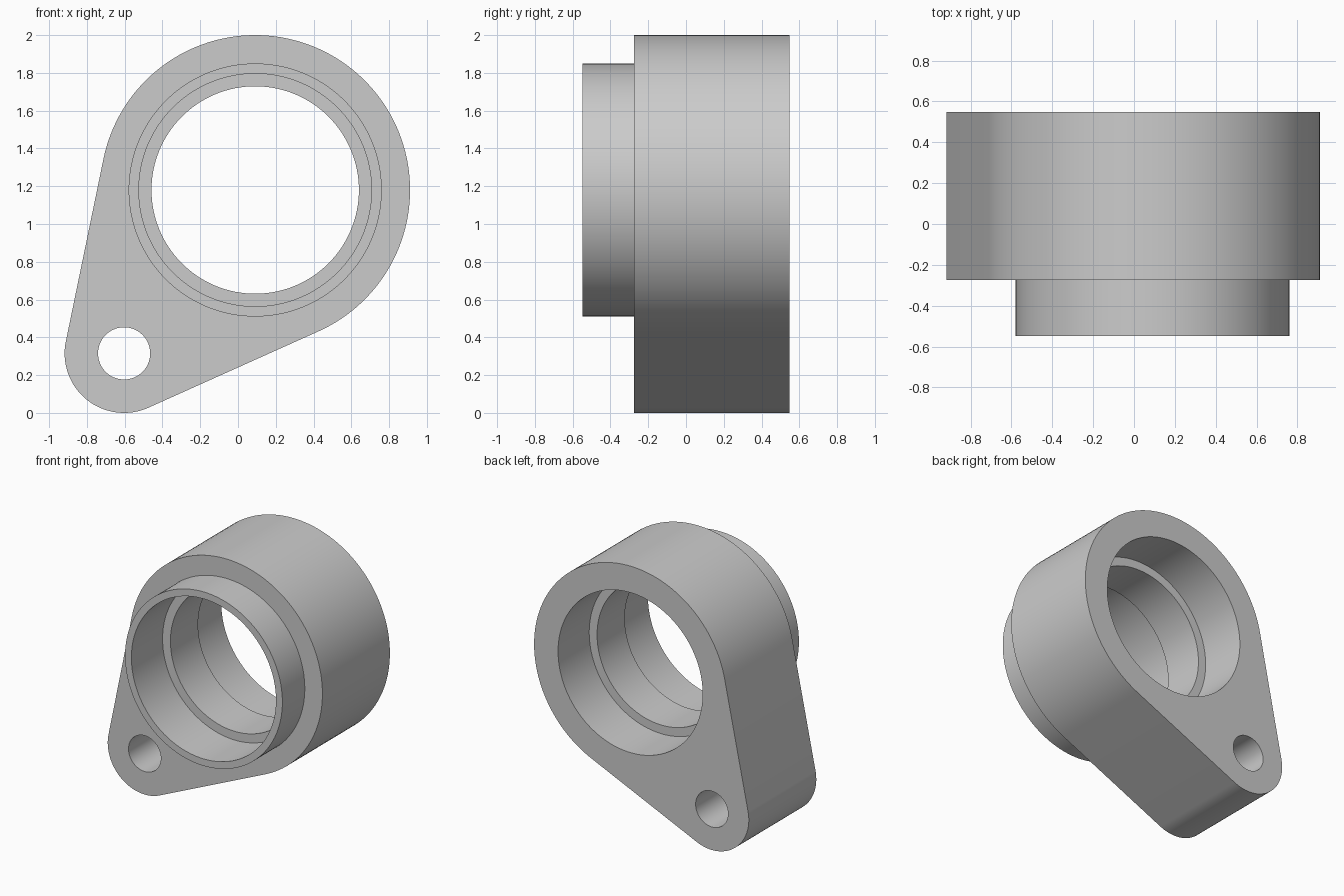
import bpy
import bmesh
import math

cube = bpy.data.objects.get("Cube")
if cube:
    bpy.data.objects.remove(cube, do_unlink=True)

# Main dimensions (x, z centres; depth runs along y)
BORE, BOLT = (0.091, 1.18), (-0.603, 0.315)
FLANGE_R, LUG_R = 0.82, 0.315
COLLAR_R, RECESS_R, LIP_R, BOLT_R = 0.67, 0.616, 0.549, 0.138
FRONT, SHOULDER, BACK, LIP = -0.547, -0.274, 0.547, 0.168

grey = bpy.data.materials.new("light grey")
grey.use_nodes = True
colour = (0.6, 0.6, 0.6, 1)
grey.diffuse_color = colour
grey.node_tree.nodes["Principled BSDF"].inputs["Base Color"].default_value = colour


def arc(centre, radius, start, end, steps):
    angles = [start + (end - start) * i / steps for i in range(steps + 1)]
    return [(centre[0] + radius * math.cos(a), centre[1] + radius * math.sin(a))
            for a in angles]


def prism(name, outline, y0, y1):
    """Extrude an x-z outline from y0 to y1."""
    bm = bmesh.new()
    face = bm.faces.new([bm.verts.new((x, y0, z)) for x, z in outline])
    new = bmesh.ops.extrude_face_region(bm, geom=[face])["geom"]
    moved = [v for v in new if isinstance(v, bmesh.types.BMVert)]
    bmesh.ops.translate(bm, verts=moved, vec=(0, y1 - y0, 0))
    bmesh.ops.recalc_face_normals(bm, faces=bm.faces)
    mesh = bpy.data.meshes.new(name)
    bm.to_mesh(mesh)
    bm.free()
    mesh.materials.append(grey)
    obj = bpy.data.objects.new(name, mesh)
    bpy.context.collection.objects.link(obj)
    return obj


def cylinder(name, centre, radius, y0, y1, sides=128):
    return prism(name, arc(centre, radius, 0, math.tau, sides)[:-1], y0, y1)


def combine(target, tool, operation):
    """Apply a boolean and discard the tool."""
    tool.hide_render = True
    mod = target.modifiers.new(operation.title(), "BOOLEAN")
    mod.operation, mod.object, mod.solver = operation, tool, "EXACT"
    bpy.ops.object.modifier_apply(modifier=mod.name)
    bpy.data.objects.remove(tool, do_unlink=True)


# Teardrop flange: two arcs joined by their common tangents
dx, dz = BOLT[0] - BORE[0], BOLT[1] - BORE[1]
axis = math.atan2(dz, dx)
spread = math.acos((FLANGE_R - LUG_R) / math.hypot(dx, dz))
outline = arc(BOLT, LUG_R, axis - spread, axis + spread, 48)
outline += arc(BORE, FLANGE_R, axis + spread, axis + math.tau - spread, 96)
body = prism("bearing_housing", outline, SHOULDER, BACK)
bpy.ops.object.select_all(action="DESELECT")
bpy.context.view_layer.objects.active = body
body.select_set(True)

# Front collar
combine(body, cylinder("collar", BORE, COLLAR_R, FRONT, 0), "UNION")

# Recesses on both sides of the inner lip, lip opening and bolt hole
for name, centre, radius, y0, y1 in (
        ("front_recess", BORE, RECESS_R, -1, -LIP),
        ("back_recess", BORE, RECESS_R, LIP, 1),
        ("lip_opening", BORE, LIP_R, -1, 1),
        ("bolt_hole", BOLT, BOLT_R, -1, 1)):
    combine(body, cylinder(name, centre, radius, y0, y1), "DIFFERENCE")

bpy.ops.object.shade_smooth_by_angle(angle=math.radians(30))
